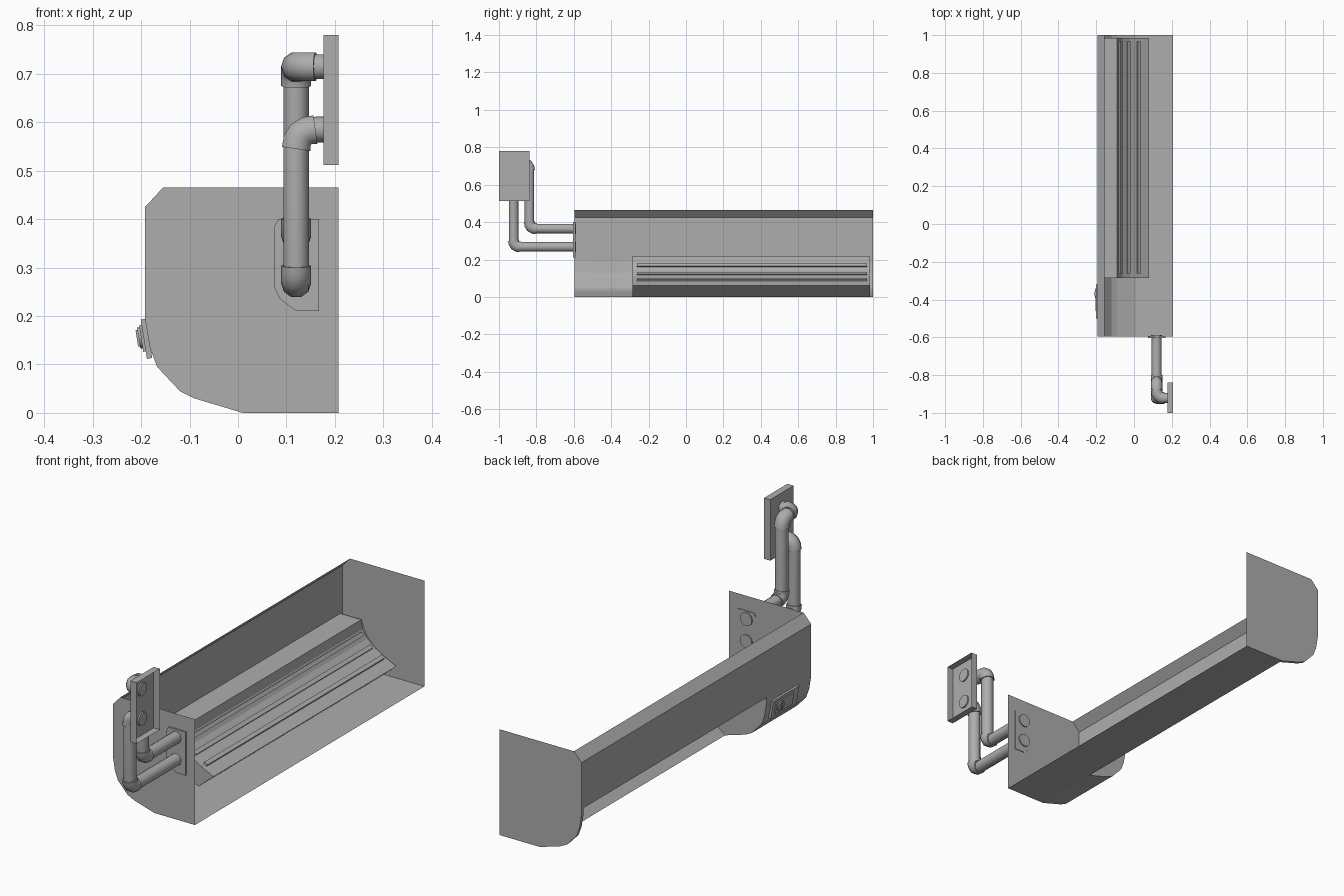
import bpy, bmesh, math
from mathutils import Vector, Matrix

cube = bpy.data.objects.get("Cube")
if cube:
    bpy.data.objects.remove(cube, do_unlink=True)

grey = bpy.data.materials.new("plain_grey")
grey.use_nodes = True
tone = (0.42, 0.42, 0.42, 1)
grey.diffuse_color = tone
grey.node_tree.nodes["Principled BSDF"].inputs["Base Color"].default_value = tone

FRONT, BACK = -0.595, 1.0        # ends of the casing along y
VENT_A, VENT_B = -0.285, 0.985   # ends of the air outlet along y


def finish(name, bm, smooth=False):
    bmesh.ops.remove_doubles(bm, verts=bm.verts, dist=0.0001)
    bmesh.ops.recalc_face_normals(bm, faces=bm.faces)
    mesh = bpy.data.meshes.new(name)
    bm.to_mesh(mesh)
    bm.free()
    mesh.materials.append(grey)
    ob = bpy.data.objects.new(name, mesh)
    bpy.context.collection.objects.link(ob)
    if smooth:
        shade(ob)
    return ob


def shade(ob):
    bpy.ops.object.select_all(action='DESELECT')
    ob.select_set(True)
    bpy.context.view_layer.objects.active = ob
    bpy.ops.object.shade_smooth_by_angle(angle=math.radians(40))


def sheet(bm, profile, y0, y1):
    """Sweep an open xz profile along y."""
    for a, b in zip(profile, profile[1:]):
        bm.faces.new([bm.verts.new((p[0], y, p[1]))
                      for p, y in ((a, y0), (b, y0), (b, y1), (a, y1))])


def cap(bm, outline, y):
    return bm.faces.new([bm.verts.new((x, y, z)) for x, z in outline])


def box(bm, centre, size, turn=0):
    m = (Matrix.Translation(centre) @ Matrix.Rotation(turn, 4, 'Y')
         @ Matrix.Diagonal((*size, 1)))
    return bmesh.ops.create_cube(bm, size=1, matrix=m)["verts"]


def disc(bm, centre, radius, depth, axis):
    rot = Vector(axis).to_track_quat('Z', 'Y').to_matrix().to_4x4()
    bmesh.ops.create_cone(bm, cap_ends=True, segments=20, radius1=radius,
                          radius2=radius, depth=depth,
                          matrix=Matrix.Translation(centre) @ rot)


# Casing: front wall, bevel, curved underside and floor, open at top and rear
upper = [(-0.155, 0.465), (-0.192, 0.425), (-0.192, 0.22)]
curve = [(-0.192, 0.22), (-0.192, 0.195), (-0.182, 0.135), (-0.167, 0.095),
         (-0.12, 0.045), (-0.09, 0.03), (0.01, 0)]
floor = [(0.01, 0), (0.207, 0)]
bm = bmesh.new()
for a, b in ((FRONT, VENT_A), (VENT_A, VENT_B), (VENT_B, BACK)):
    sheet(bm, upper, a, b)
    sheet(bm, floor, a, b)
    if a != VENT_A:
        sheet(bm, curve, a, b)
finish("casing_shell", bm)

# End panels
outline = upper + curve[1:] + [(0.207, 0), (0.207, 0.465)]
for name, y in (("front_end_panel", FRONT), ("back_end_panel", BACK)):
    bm = bmesh.new()
    cap(bm, outline, y)
    finish(name, bm)

# Air outlet duct set into the lower corner
duct = [(-0.192, 0.22), (-0.09, 0.22), (-0.083, 0.18), (-0.06, 0.145),
        (-0.02, 0.113), (0.03, 0.085), (0.08, 0.06), (0.01, 0)]
bm = bmesh.new()
sheet(bm, duct, VENT_A, VENT_B)
for y in (VENT_A, VENT_B):
    face = cap(bm, duct + curve[-2:0:-1], y)
    bmesh.ops.triangulate(bm, faces=[face])
finish("outlet_duct", bm)

# Long slats following the duct wall
bm = bmesh.new()
for x, z, tilt in ((-0.073, 0.168, 55), (-0.031, 0.122, 38), (0.025, 0.09, 28)):
    box(bm, (x, 0.352, z), (0.018, 1.23, 0.016), math.radians(tilt))
finish("outlet_slats", bm)

# Control panel, raised frame and dial on the front wall
lean = math.radians(-9)
bm = bmesh.new()
box(bm, (-0.189, -0.41, 0.153), (0.011, 0.18, 0.082), lean)
box(bm, (-0.196, -0.40, 0.154), (0.008, 0.12, 0.055), lean)
finish("control_panel", bm)
bm = bmesh.new()
out = Vector((-math.cos(lean), 0, math.sin(lean)))
spot = Vector((-0.201, -0.37, 0.155))
disc(bm, spot, 0.022, 0.008, out)
box(bm, spot + out * 0.005, (0.006, 0.008, 0.034), lean)
finish("control_dial", bm, True)

# Pipe port plate on the front end
port = [(0.083, 0.4), (0.075, 0.385), (0.075, 0.258), (0.087, 0.235),
        (0.12, 0.21), (0.167, 0.21), (0.167, 0.4)]
bm = bmesh.new()
face = cap(bm, port, FRONT + 0.003)
new = bmesh.ops.extrude_face_region(bm, geom=[face])["geom"]
bmesh.ops.translate(bm, vec=(0, -0.011, 0),
                    verts=[v for v in new if isinstance(v, bmesh.types.BMVert)])
bm.faces.new(list(reversed(face.verts))) if not face.is_valid else None
finish("pipe_port_plate", bm)

# Wall bracket: shallow box open to the rear
bm = bmesh.new()
verts = box(bm, (0.192, -0.919, 0.646), (0.03, 0.162, 0.268))
bmesh.ops.delete(bm, geom=[f for f in bm.faces if f.calc_center_median().x > 0.2],
                 context='FACES')
finish("wall_bracket", bm)


def tube(name, points, radius):
    cu = bpy.data.curves.new(name, 'CURVE')
    cu.dimensions = '3D'
    cu.bevel_depth = radius
    cu.bevel_resolution = 3
    cu.use_fill_caps = True
    sp = cu.splines.new('POLY')
    sp.points.add(len(points) - 1)
    for p, co in zip(sp.points, points):
        p.co = (*co, 1)
    ob = bpy.data.objects.new(name, cu)
    bpy.context.collection.objects.link(ob)
    cu.materials.append(grey)
    bpy.ops.object.select_all(action='DESELECT')
    ob.select_set(True)
    bpy.context.view_layer.objects.active = ob
    bpy.ops.object.convert(target='MESH')
    shade(bpy.context.object)


def bend(before, corner, after, reach):
    """Points of a rounded corner."""
    a = corner + (before - corner).normalized() * reach
    b = corner + (after - corner).normalized() * reach
    return [a * (1 - t) ** 2 + corner * 2 * t * (1 - t) + b * t ** 2
            for t in (0, 0.25, 0.5, 0.75, 1)]


# Two pipes with fatter elbows
lower = [(0.12, FRONT + 0.005, 0.268), (0.12, -0.922, 0.268),
         (0.12, -0.922, 0.585), (0.18, -0.922, 0.585)]
higher = [(0.12, FRONT + 0.005, 0.365), (0.12, -0.837, 0.365),
          (0.12, -0.837, 0.715), (0.12, -0.922, 0.715), (0.18, -0.922, 0.715)]
for label, path in (("lower", lower), ("upper", higher)):
    path = [Vector(p) for p in path]
    full = [path[0]]
    for i in range(1, len(path) - 1):
        reach = 0.036 if i == 1 else 0.04
        arc = bend(path[i - 1], path[i], path[i + 1], reach)
        full += arc
        tube(f"{label}_pipe_elbow_{i}", arc, 0.031)
    tube(f"{label}_pipe", full + [path[-1]], 0.0265)

# Pipe end rings seen inside the casing and bracket
bm = bmesh.new()
for z in (0.268, 0.365):
    disc(bm, (0.12, FRONT + 0.005, z), 0.029, 0.006, (0, 1, 0))
for z in (0.585, 0.715):
    disc(bm, (0.18, -0.922, z), 0.029, 0.006, (1, 0, 0))
finish("pipe_end_rings", bm, True)
